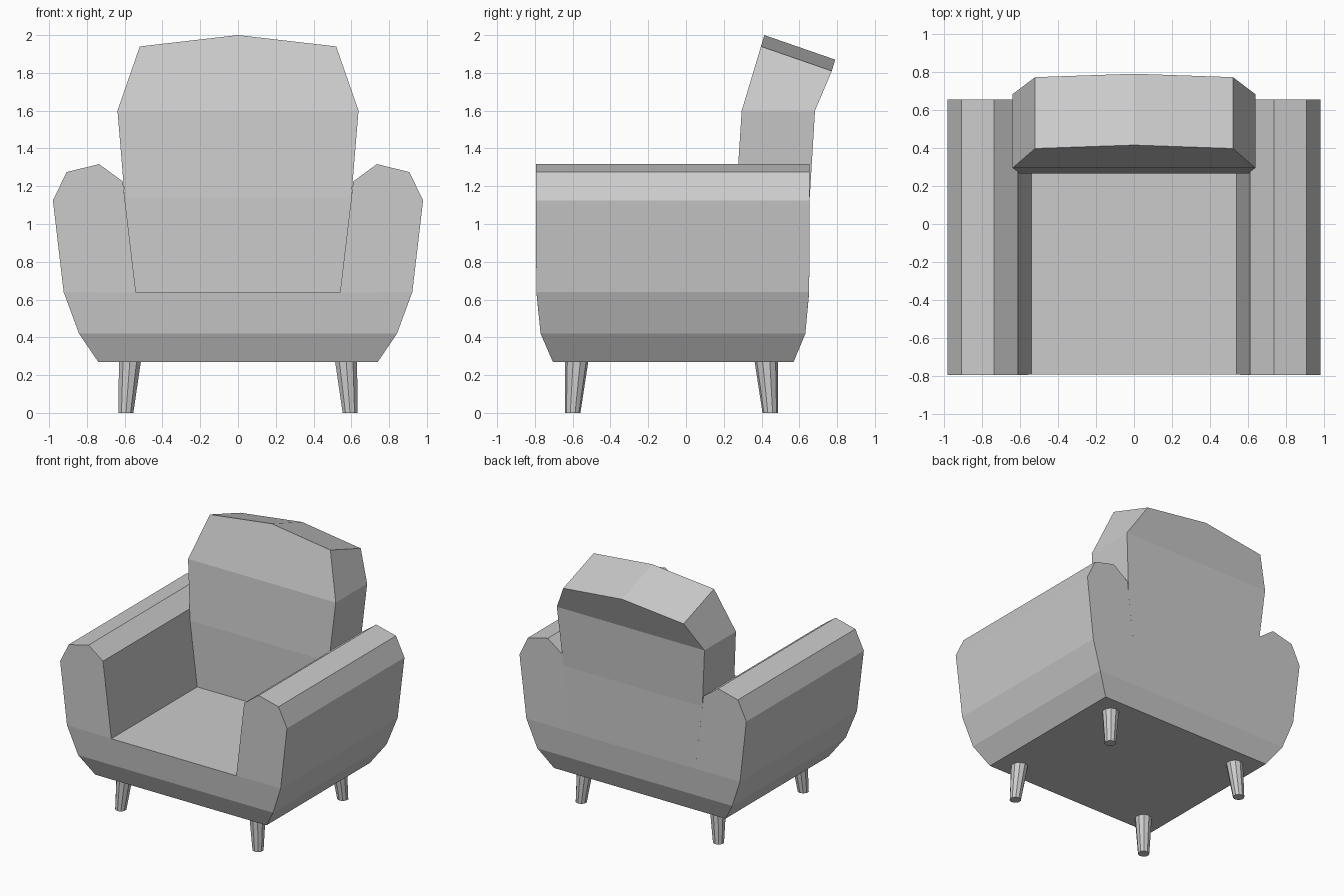
import bpy, bmesh
from mathutils import Vector, Matrix

if "Cube" in bpy.data.objects:
    bpy.data.objects.remove(bpy.data.objects["Cube"])


def make_object(name, verts, faces):
    mesh = bpy.data.meshes.new(name)
    mesh.from_pydata(verts, [], faces)
    bm = bmesh.new()
    bm.from_mesh(mesh)
    bmesh.ops.recalc_face_normals(bm, faces=bm.faces)
    bm.to_mesh(mesh)
    bm.free()
    obj = bpy.data.objects.new(name, mesh)
    bpy.context.collection.objects.link(obj)
    return obj


def bridge(n):
    return [(i, (i + 1) % n, (i + 1) % n + n, i + n) for i in range(n)]


# Body: U-shaped front profile (seat and both arms) carried front to back.
# Each point is x, z, front y, back y
half = [(0.74, 0.27, -0.705, 0.57), (0.842, 0.42, -0.77, 0.632),
        (0.923, 0.64, -0.792, 0.652), (0.98, 1.125, -0.795, 0.655),
        (0.907, 1.275, -0.795, 0.655), (0.735, 1.317, -0.795, 0.655),
        (0.61, 1.225, -0.795, 0.655), (0.54, 0.637, -0.792, 0.652)]
ring = half + [(-x, z, f, b) for x, z, f, b in reversed(half)]
n = len(ring)
verts = [(x, f, z) for x, z, f, b in ring] + [(x, b, z) for x, z, f, b in ring]
caps = [(0, 1, 14, 15), (1, 2, 7, 8, 13, 14), tuple(range(2, 8)), tuple(range(8, 14))]
faces = bridge(n) + caps + [tuple(i + n for i in c) for c in caps]
make_object("seat_and_arms", verts, faces)

# Backrest: cushion leaning backwards at the top.
# Each point is x, front y, front z, back y, back z
half = [(0.54, 0.268, 0.637, 0.652, 0.637), (0.60, 0.265, 1.14, 0.655, 1.14),
        (0.638, 0.295, 1.60, 0.683, 1.60), (0.52, 0.397, 1.94, 0.772, 1.81)]
ring = half + [(0, 0.415, 2.0, 0.79, 1.87)]
ring += [(-p[0],) + p[1:] for p in reversed(half)]
n = len(ring)
verts = [(x, fy, fz) for x, fy, fz, by, bz in ring]
verts += [(x, by, bz) for x, fy, fz, by, bz in ring]
caps = [(0, 1, 7, 8), (1, 2, 6, 7), (2, 3, 4, 5, 6)]
faces = bridge(n) + caps + [tuple(i + n for i in c) for c in caps]
make_object("backrest", verts, faces)


# Legs: tapered ten-sided pegs, splayed outwards and towards the front or back
def leg(name, bottom, top):
    bm = bmesh.new()
    bmesh.ops.create_cone(bm, cap_ends=True, segments=10, radius1=0.041,
                          radius2=0.062, depth=1)
    b, t = Vector(bottom), Vector(top)
    for v in bm.verts:
        s = v.co.z + 0.5
        c = b.lerp(t, s)
        v.co = Vector((v.co.x + c.x, v.co.y + c.y, c.z))
    mesh = bpy.data.meshes.new(name)
    bm.to_mesh(mesh)
    bm.free()
    bpy.context.collection.objects.link(bpy.data.objects.new(name, mesh))


for side, s in (("left", -1), ("right", 1)):
    leg(f"front_leg_{side}", (s * 0.593, -0.60, 0), (s * 0.572, -0.578, 0.28))
    leg(f"back_leg_{side}", (s * 0.593, 0.446, 0), (s * 0.572, 0.424, 0.28))
